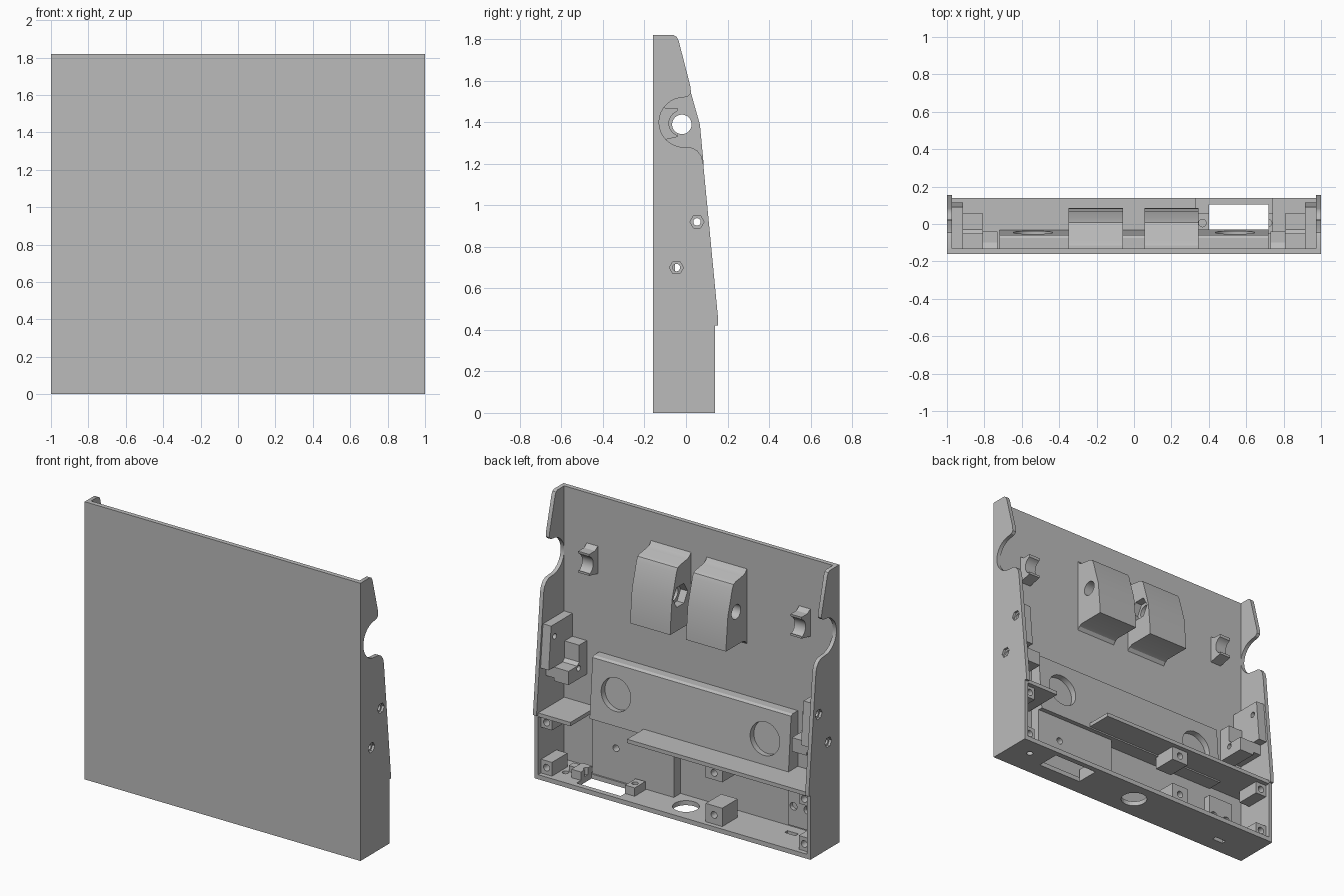
import bpy, bmesh, math
from mathutils import Matrix, Vector

cube = bpy.data.objects.get("Cube")
if cube:
    bpy.data.objects.remove(cube, do_unlink=True)

grey = bpy.data.materials.new("plain grey")
grey.use_nodes = True
COLOUR = (0.5, 0.5, 0.5, 1)
grey.diffuse_color = COLOUR
grey.node_tree.nodes["Principled BSDF"].inputs["Base Color"].default_value = COLOUR


def finish(name, bm):
    bmesh.ops.recalc_face_normals(bm, faces=bm.faces)
    mesh = bpy.data.meshes.new(name)
    bm.to_mesh(mesh)
    bm.free()
    mesh.materials.append(grey)
    ob = bpy.data.objects.new(name, mesh)
    bpy.context.collection.objects.link(ob)
    return ob


def box(name, x, y, z):
    bm = bmesh.new()
    bmesh.ops.create_cube(bm, size=1)
    for v in bm.verts:
        v.co = [a + (c + 0.5) * (b - a) for c, (a, b) in zip(v.co, (x, y, z))]
    return finish(name, bm)


def prism(name, profile, x0, x1):
    """Extrude a (y, z) profile along x."""
    bm = bmesh.new()
    face = bm.faces.new([bm.verts.new((x0, y, z)) for y, z in profile])
    out = bmesh.ops.extrude_face_region(bm, geom=[face])
    new = [g for g in out["geom"] if isinstance(g, bmesh.types.BMVert)]
    bmesh.ops.translate(bm, verts=new, vec=(x1 - x0, 0, 0))
    return finish(name, bm)


def rod(centre, radius, length, axis, sides=32):
    """Cylinder used for drilling."""
    bm = bmesh.new()
    turn = Vector((0, 0, 1)).rotation_difference(Vector(axis)).to_matrix().to_4x4()
    bmesh.ops.create_cone(bm, cap_ends=True, segments=sides, radius1=radius, radius2=radius,
                          depth=length, matrix=Matrix.Translation(centre) @ turn)
    return finish("cutter", bm)


def apply(ob, mod):
    bpy.ops.object.select_all(action="DESELECT")
    bpy.context.view_layer.objects.active = ob
    ob.select_set(True)
    bpy.ops.object.modifier_apply(modifier=mod.name)


def cut(ob, *cutters):
    for c in cutters:
        c.hide_render = True
        mod = ob.modifiers.new("cut", "BOOLEAN")
        mod.operation, mod.solver, mod.object = "DIFFERENCE", "EXACT", c
        apply(ob, mod)
        bpy.data.objects.remove(c, do_unlink=True)
    return ob


def smooth(ob):
    bpy.ops.object.select_all(action="DESELECT")
    bpy.context.view_layer.objects.active = ob
    ob.select_set(True)
    bpy.ops.object.shade_smooth_by_angle(angle=math.radians(30))


def arc(cy, cz, r, a0, a1, n=16):
    angles = [math.radians(a0 + (a1 - a0) * i / n) for i in range(n + 1)]
    return [(cy + r * math.cos(a), cz + r * math.sin(a)) for a in angles]


X, Y, Z = (1, 0, 0), (0, 1, 0), (0, 0, 1)
INNER = -0.13          # inside face of the front panel
SIDES = ((1, "left"), (-1, "right"))

# Front panel
box("front_panel", (-1, 1), (-0.16, INNER), (0, 1.82))

# Floor with window, round port, screw hole and slot
floor = box("floor", (-0.974, 0.974), (INNER, 0.14), (0, 0.03))
cut(floor,
    box("cutter", (0.40, 0.72), (-0.05, 0.105), (-1, 1)),
    rod((0, 0, 0), 0.08, 1, Z),
    rod((0.86, 0.02, 0), 0.02, 1, Z),
    box("cutter", (-0.77, -0.69), (-0.065, -0.035), (-1, 1)))

# Side walls with a rounded notch, and the brackets bolted to them
wall_outline = ([(-0.16, 0), (0.14, 0), (0.14, 0.42), (0.155, 0.42), (0.155, 0.45),
                 (0.083, 1.20), (0.075, 1.235), (0.055, 1.263), (0.03, 1.277)]
                + arc(-0.01, 1.4, 0.12, 270, 90)
                + [(0.01, 1.525), (0.024, 1.54), (0.022, 1.57), (-0.036, 1.795),
                   (-0.045, 1.812), (-0.06, 1.82), (-0.16, 1.82)])
bolts = ((0.053, 0.92), (-0.046, 0.70))
for s, side in SIDES:
    wall = prism(side + "_wall", wall_outline, s * 0.974, s)
    bracket = prism(side + "_bracket",
                    [(INNER, 0.65), (0.06, 0.65), (0.06, 0.72), (0.115, 0.72), (0.09, 1.0), (INNER, 1.0)],
                    s * 0.915, s * 0.974)
    for y, z in bolts:
        cut(wall, rod((s, y, z), 0.034, 0.2, X, 6))
        cut(bracket, rod((s * 0.95, y, z), 0.018, 0.3, X, 20))
        ring = rod((s * 0.979, y, z), 0.034, 0.01, X, 6)
        ring.name = side + "_bolt_seat"
        cut(ring, rod((s * 0.979, y, z), 0.018, 0.1, X, 20))
    smooth(wall)

    # L shaped foot beside the bracket
    foot = prism(side + "_foot",
                 [(INNER, 0.63), (0.06, 0.63), (0.06, 0.72), (-0.03, 0.72), (-0.05, 0.74),
                  (-0.05, 0.85), (INNER, 0.85)], s * 0.81, s * 0.915)
    cut(foot, rod((s * 0.86, -0.046, 0.70), 0.018, 0.3, X, 20))

    # Cradle clip with a half round seat
    clip = prism(side + "_cradle",
                 [(INNER, 1.31), (-0.04, 1.33), (-0.04, 1.345)]
                 + arc(-0.02, 1.395, 0.062, 248, 112, 12)
                 + [(-0.04, 1.46), (-0.04, 1.47), (-0.10, 1.47), (INNER, 1.49)],
                 s * 0.73, s * 0.81)
    smooth(clip)

# Two hinge blocks sharing one bore, with nut pockets on the facing sides
hinge_outline = [(INNER, 1.14), (-0.115, 1.16), (-0.09, 1.17), (0.085, 1.17), (0.083, 1.22),
                 (0.067, 1.39), (0.02, 1.555), (0.008, 1.58), (-0.015, 1.59),
                 (-0.09, 1.60), (-0.115, 1.61), (INNER, 1.63)]
for x0, x1, inner, side in ((0.055, 0.345, 0.055, "left"), (-0.35, -0.06, -0.06, "right")):
    hinge = prism(side + "_hinge_block", hinge_outline, x0, x1)
    cut(hinge, rod((inner, -0.02, 1.39), 0.075, 0.1, X, 6),
        rod((0, -0.02, 1.39), 0.047, 2, X))
    smooth(hinge)

# Sloped holder with two round pockets
holder = prism("pocket_holder", [(INNER, 0.40), (-0.03, 0.40), (-0.06, 0.79), (-0.075, 0.80), (INNER, 0.80)],
               -0.72, 0.72)
slope = Vector((0, 0.39, 0.03)).normalized()
cut(holder, *[rod((s * 0.54, -0.045, 0.60), 0.107, 0.08, slope, 48) for s, _ in SIDES])
smooth(holder)

# Shelves closing the lower compartment
box("long_shelf", (-0.974, 0.33), (INNER, 0.14), (0.41, 0.435))
box("short_shelf", (0.74, 0.974), (INNER, 0.14), (0.41, 0.435))

# Screw posts for the back cover
for name, x, z in (("lower_left", (0.895, 0.974), (0.03, 0.12)),
                   ("upper_left", (0.895, 0.974), (0.33, 0.41)),
                   ("lower_middle", (-0.34, -0.22), (0.03, 0.15)),
                   ("upper_middle", (-0.34, -0.22), (0.32, 0.41)),
                   ("lower_right", (-0.974, -0.895), (0.03, 0.12)),
                   ("upper_right", (-0.974, -0.895), (0.33, 0.41))):
    post = box(name + "_post", x, (-0.05, 0.11), z)
    cut(post, rod((sum(x) / 2, 0.11, sum(z) / 2), 0.022, 0.12, Y, 20))

# Bosses on either side of the floor window
for x in (0.365, 0.755):
    boss = box("window_boss", (x - 0.035, x + 0.035), (-0.05, 0.06), (0.03, 0.085))
    cut(boss, rod((x + (0.375 - x) * 0.1, 0.005, 0.08), 0.02, 0.08, Z, 20))
box("boss_step", (0.79, 0.85), (-0.05, 0.0), (0.03, 0.07))

# Raised pad and small board seat inside the compartment
pad = box("raised_pad", (0.13, 0.72), (INNER, -0.06), (0.03, 0.41))
cut(pad, rod((0.55, -0.06, 0.24), 0.022, 0.1, Y, 20))
seat = box("board_seat", (-0.86, -0.68), (INNER, -0.085), (0.06, 0.32))
cut(seat, *[rod((x, -0.085, 0.19), 0.025, 0.05, Y, 20) for x in (-0.82, -0.72)])
